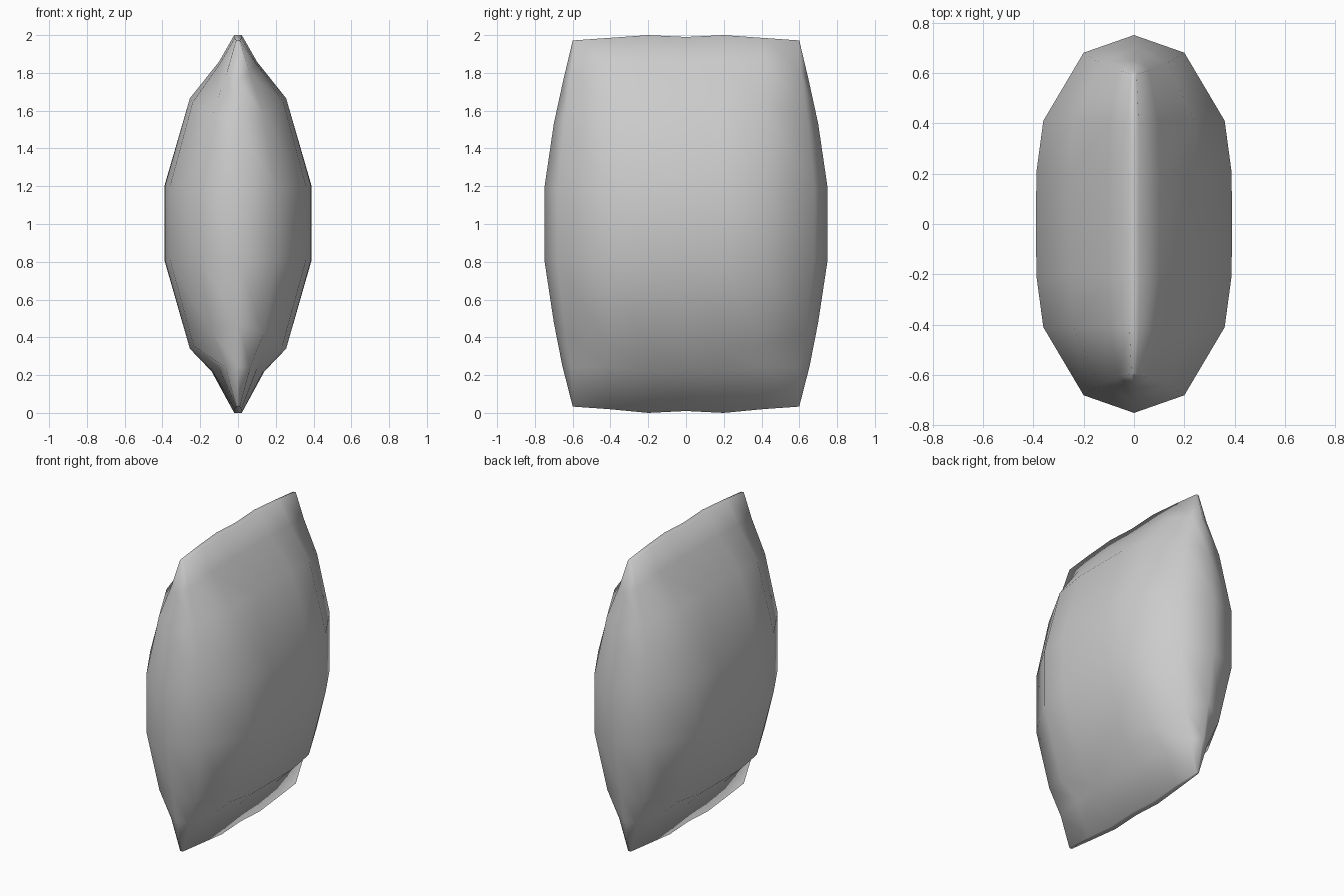
import bpy, bmesh

if "Cube" in bpy.data.objects:
    bpy.data.objects.remove(bpy.data.objects["Cube"])

# Quarter sections of the stuffed sack: end seam (x=0) round to the broad face (y=0)
quarters = [
    [(0, .60, .035), (.010, .595, .033), (.018, .41, .02), (.02, .2, 0), (.02, 0, .01)],
    [(0, .655, .25), (.065, .61, .24), (.105, .41, .245), (.135, .2, .222), (.14, 0, .22)],
    [(0, .70, .48), (.135, .635, .42), (.235, .41, .355), (.255, .2, .34), (.255, 0, .34)],
    [(0, .75, .81), (.2, .68, .81), (.36, .41, .81), (.387, .21, .81), (.39, 0, .81)],
    [(0, .75, 1.19), (.2, .68, 1.19), (.36, .41, 1.2), (.387, .21, 1.2), (.39, 0, 1.2)],
    [(0, .70, 1.53), (.135, .64, 1.58), (.24, .41, 1.645), (.255, .2, 1.665), (.255, 0, 1.665)],
    [(0, .65, 1.76), (.06, .61, 1.80), (.095, .41, 1.85), (.1, .2, 1.86), (.1, 0, 1.86)],
    [(0, .60, 1.97), (.010, .595, 1.972), (.018, .41, 1.985), (.02, .2, 2.0), (.02, 0, 1.99)],
]


def full_ring(q):
    """Mirror a quarter section in x and y to a closed ring."""
    half = q + [(x, -y, z) for x, y, z in q[-2::-1]]
    return half + [(-x, y, z) for x, y, z in half[-2:0:-1]]


# Loft the sections into one closed sack
bm = bmesh.new()
rings = [[bm.verts.new(p) for p in full_ring(q)] for q in quarters]
n = len(rings[0])
for a, b in zip(rings, rings[1:]):
    for i in range(n):
        j = (i + 1) % n
        bm.faces.new((a[i], a[j], b[j], b[i]))

# Narrow seams close the top and bottom
for r in (rings[0], rings[-1]):
    bm.faces.new((r[0], r[1], r[-1]))
    for i in range(1, n // 2 - 1):
        bm.faces.new((r[i], r[i + 1], r[n - i - 1], r[n - i]))
    m = n // 2
    bm.faces.new((r[m - 1], r[m], r[m + 1]))

bmesh.ops.recalc_face_normals(bm, faces=bm.faces)
for f in bm.faces:
    f.smooth = True
mesh = bpy.data.meshes.new("stuffed_sack")
bm.to_mesh(mesh)
bm.free()
sack = bpy.data.objects.new("stuffed_sack", mesh)
bpy.context.collection.objects.link(sack)
